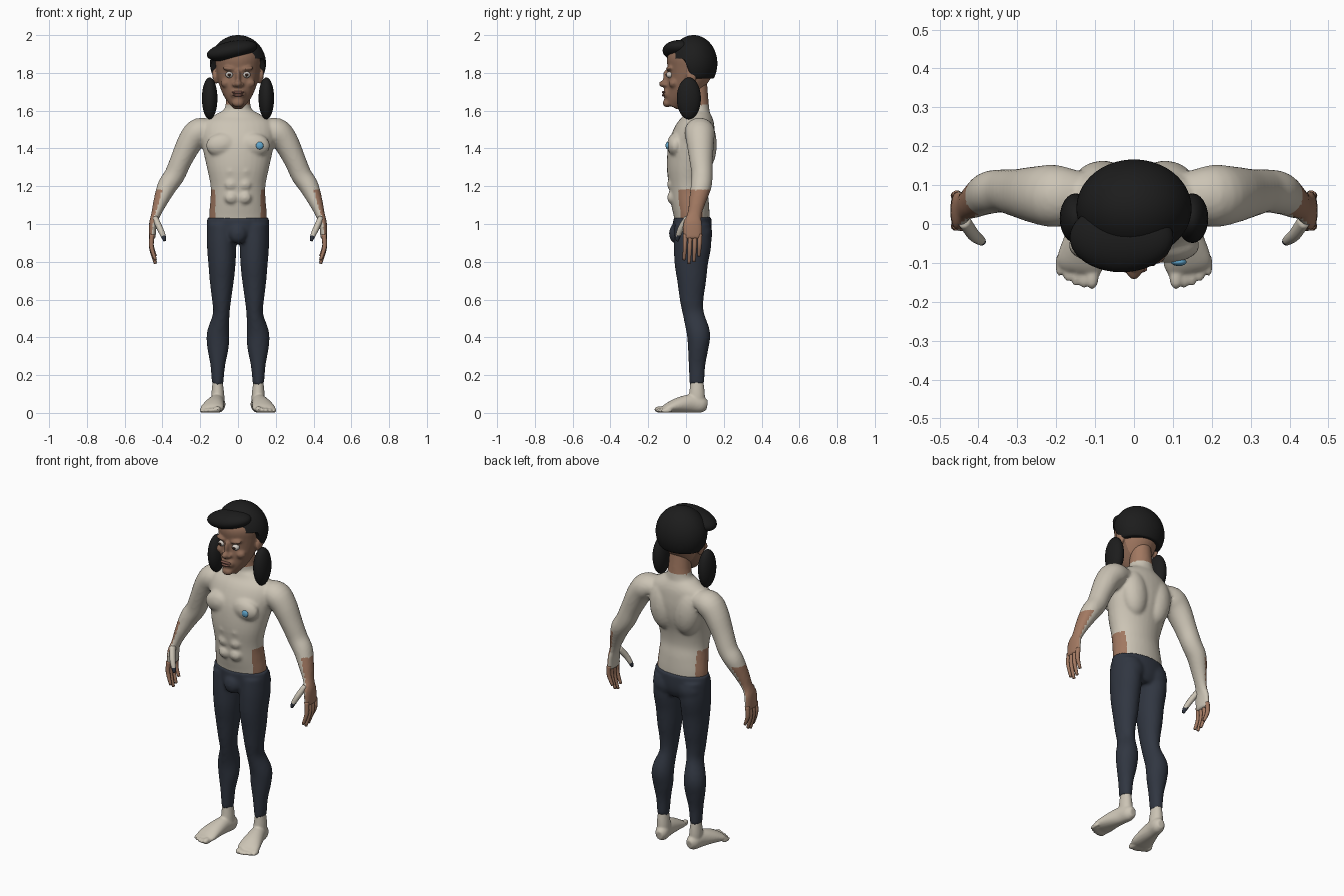
import bpy, bmesh, math
from mathutils import Vector, Matrix

if "Cube" in bpy.data.objects:
    bpy.data.objects.remove(bpy.data.objects["Cube"])

SIDES = (1, -1)
X, Y, Z = Vector((1, 0, 0)), Vector((0, 1, 0)), Vector((0, 0, 1))


def material(name, *rgb):
    mat = bpy.data.materials.new(name)
    mat.use_nodes = True
    mat.diffuse_color = (*rgb, 1)
    mat.node_tree.nodes["Principled BSDF"].inputs["Base Color"].default_value = (*rgb, 1)
    return mat


pale = material("pale skin", .6, .55, .46)
brown = material("brown skin", .36, .19, .12)
face_brown = material("face brown", .26, .14, .09)
lip_brown = material("lip brown", .19, .085, .065)
navy = material("navy cloth", .03, .037, .053)
black = material("black hair", .012, .012, .012)
blue = material("badge blue", .12, .38, .6)
white = material("eye white", .65, .6, .55)
iris_brown = material("iris brown", .03, .015, .01)


def ball(bm, loc, radii, tilt=0.0, side=1, u=24, v=16):
    """Ellipsoid, optionally mirrored and tilted about y."""
    place = Matrix.Translation((loc[0] * side, loc[1], loc[2]))
    shape = place @ Matrix.Rotation(tilt * side, 4, 'Y') @ Matrix.Diagonal((*radii, 1))
    return bmesh.ops.create_uvsphere(bm, u_segments=u, v_segments=v, radius=1, matrix=shape)["verts"]


def pair(bm, loc, radii, tilt=0.0):
    for side in SIDES:
        ball(bm, loc, radii, tilt, side)


def spline(rows, steps):
    """Catmull-Rom through rows of (x, y, z, radius, radius)."""
    ext = [rows[0], *rows, rows[-1]]
    out = []
    for a, b, c, d in zip(ext, ext[1:], ext[2:], ext[3:]):
        for k in range(steps):
            t = k / steps
            out.append([q + t / 2 * (r - p + t * (2 * p - 5 * q + 4 * r - s + t * (3 * (q - r) + s - p)))
                        for p, q, r, s in zip(a, b, c, d)])
    return out + [list(rows[-1])]


def tube(bm, rows, ref=Y, side=1, n=24, steps=4):
    """Loft ellipses along a path, square to it."""
    path = spline(rows, steps)
    centres = [Vector(p[:3]) for p in path]
    rings = []
    for i, p in enumerate(path):
        along = (centres[min(i + 1, len(path) - 1)] - centres[max(i - 1, 0)]).normalized()
        v = (ref - along * ref.dot(along)).normalized()
        u = v.cross(along)
        ring = []
        for k in range(n):
            a = math.tau * k / n
            co = centres[i] + u * (p[3] * math.cos(a)) + v * (p[4] * math.sin(a))
            ring.append(bm.verts.new((co.x * side, co.y, co.z)))
        rings.append(ring)
    for lo, hi in zip(rings, rings[1:]):
        for k in range(n):
            bm.faces.new((lo[k], lo[(k + 1) % n], hi[(k + 1) % n], hi[k]))
    bm.faces.new(rings[0])
    bm.faces.new(rings[-1])


def finish(name, bm, mats, voxel=0.0, rule=None):
    """Make the object; a voxel size fuses its pieces into one surface."""
    bmesh.ops.recalc_face_normals(bm, faces=bm.faces)
    mesh = bpy.data.meshes.new(name)
    bm.to_mesh(mesh)
    bm.free()
    ob = bpy.data.objects.new(name, mesh)
    bpy.context.collection.objects.link(ob)
    if voxel:
        fuse = ob.modifiers.new("fuse", 'REMESH')
        fuse.mode, fuse.voxel_size = 'VOXEL', voxel
        soften = ob.modifiers.new("soften", 'SMOOTH')
        soften.factor, soften.iterations = .5, 4
        bpy.context.view_layer.update()
        deps = bpy.context.evaluated_depsgraph_get()
        mesh = bpy.data.meshes.new_from_object(ob.evaluated_get(deps))
        ob.modifiers.clear()
        ob.data = mesh
    mesh.materials.clear()
    for mat in mats:
        mesh.materials.append(mat)
    for poly in mesh.polygons:
        poly.use_smooth = True
        poly.material_index = rule(poly) if rule else 0
    return ob


# Torso, neck and arms
bm = bmesh.new()
tube(bm, [(0, .035, .98, .15, .09), (0, .03, 1.05, .153, .095), (0, .02, 1.12, .147, .1),
          (0, .01, 1.2, .145, .1), (0, .01, 1.3, .165, .112), (0, .027, 1.4, .187, .122),
          (0, .045, 1.48, .2, .112), (0, .058, 1.54, .18, .092), (0, .06, 1.585, .11, .07),
          (0, .06, 1.62, .068, .062), (0, .05, 1.77, .058, .06)], n=32)
pair(bm, (.085, -.055, 1.42), (.085, .045, .062), .15)
pair(bm, (.08, .095, 1.42), (.08, .068, .14), .1)
for row in range(3):
    pair(bm, (.036, -.078, 1.14 + .07 * row), (.034, .022, .032))
for side in SIDES:
    tube(bm, [(.12, .07, 1.5, .05, .06), (.2, .072, 1.49, .073, .08), (.25, .075, 1.44, .068, .074),
              (.3, .08, 1.34, .058, .062), (.335, .085, 1.26, .055, .056), (.375, .08, 1.2, .052, .055),
              (.41, .06, 1.12, .038, .045), (.435, .045, 1.05, .025, .038), (.45, .035, 1, .021, .052),
              (.455, .035, .92, .018, .052)], side=side)


def skin_rule(poly):
    c = poly.center
    if abs(c.x) < .12:
        return int(c.z > 1.63)
    outward = poly.normal.x * math.copysign(1, c.x)
    return int(c.z < 1.18 and outward > .25 * (c.z - .93) / .25)


finish("torso_and_arms", bm, [pale, brown], .009, skin_rule)

# Fingers and thumbs
bm_fingers, bm_thumbs = bmesh.new(), bmesh.new()
for side in SIDES:
    for i, length in enumerate((.115, .135, .125, .095)):
        y = -.004 + .026 * i
        tube(bm_fingers, [(.455, y, .945, .013, .013), (.458, y - .002, .925 - length * .4, .012, .0115),
                          (.437, y - .006, .925 - length, .008, .008)], side=side, n=10)
    tube(bm_thumbs, [(.438, .01, 1.03, .016, .02), (.415, -.025, .98, .016, .017),
                     (.395, -.042, .935, .013, .013), (.388, -.047, .91, .007, .007)], side=side, n=12)
finish("fingers", bm_fingers, [brown])
finish("thumbs", bm_thumbs, [pale, navy], rule=lambda p: int(p.center.z < .937))

# Trousers
bm = bmesh.new()
tube(bm, [(0, .033, 1.035, .163, .102), (0, .035, .95, .162, .1), (0, .03, .9, .1, .08)], n=32)
ball(bm, (0, -.05, .95), (.05, .04, .055))
pair(bm, (.078, .075, .95), (.075, .065, .075))
for side in SIDES:
    tube(bm, [(.085, .035, 1, .078, .095), (.087, .035, .9, .078, .1), (.085, .028, .8, .073, .09),
              (.086, .03, .7, .064, .077), (.087, .03, .6, .051, .063), (.089, .04, .52, .044, .056),
              (.105, .066, .42, .06, .062), (.106, .064, .34, .056, .054), (.107, .058, .25, .039, .044),
              (.108, .058, .15, .03, .039)], side=side)
finish("trousers", bm, [navy], .01)

# Feet
bm = bmesh.new()
for side in SIDES:
    tube(bm, [(.108, .058, .17, .026, .034), (.107, .058, .1, .034, .042), (.105, .055, .04, .035, .046)], side=side)
    tube(bm, [(.099, .112, .04, .02, .025), (.102, .085, .044, .036, .043), (.112, .03, .05, .041, .049),
              (.126, -.04, .041, .054, .04), (.137, -.095, .027, .062, .026), (.142, -.12, .018, .056, .015)],
         ref=Z, side=side)
    for i in range(5):
        r = (.018, .014, .013, .012, .011)[i]
        ball(bm, (.108 + .021 * i, -.137 + .002 * i * i, r), (r, .032, r), side=side, u=12, v=8)
finish("feet", bm, [pale], .006)

# Head with nose, brow, cheeks, chin and ears
bm = bmesh.new()
tube(bm, [(0, -.075, 1.622, .032, .038), (0, -.055, 1.66, .06, .062), (0, -.03, 1.7, .084, .083),
          (0, 0, 1.76, .105, .104), (0, .02, 1.82, .117, .123), (0, .028, 1.88, .122, .125),
          (0, .032, 1.93, .1, .088), (0, .035, 1.965, .06, .05)], n=32)
ball(bm, (0, -.116, 1.742), (.02, .028, .019))
ball(bm, (0, -.103, 1.78), (.013, .02, .04))
ball(bm, (0, -.1, 1.64), (.032, .024, .022))
ball(bm, (0, -.098, 1.69), (.042, .024, .03))
pair(bm, (.018, -.108, 1.738), (.013, .018, .012))
pair(bm, (.045, -.088, 1.822), (.038, .018, .012), -.15)
pair(bm, (.062, -.066, 1.745), (.03, .026, .024))
pair(bm, (.122, .03, 1.785), (.014, .028, .045), .15)
finish("head", bm, [face_brown, brown], .007,
       lambda p: int(p.center.y > .045 or abs(p.center.x) > .119))

# Lips
bm = bmesh.new()
for z, width in ((1.697, .034), (1.682, .028)):
    ball(bm, (0, -.116, z), (width, .012, .0075))
finish("lips", bm, [lip_brown])

# Eyes
for name, mat, y, r, depth in (("eyeballs", white, -.086, .02, .02), ("irises", iris_brown, -.104, .0095, .004)):
    bm = bmesh.new()
    pair(bm, (.046, y, 1.79), (r, depth, r * .85))
    finish(name, bm, [mat])

# Hair cap with its hairline, and a swept fringe
bm = bmesh.new()
for vert in ball(bm, (0, .04, 1.85), (.148, .126, .15), u=64, v=48):
    blend = min(max((vert.co.y + .01) / .04, 0), 1)
    vert.co.z = max(vert.co.z, 1.875 - .105 * blend)
ball(bm, (-.032, -.035, 1.918), (.136, .089, .05), -.2, u=40)
finish("hair", bm, [black])

# Bunches of hair
bm = bmesh.new()
pair(bm, (.15, .015, 1.665), (.041, .064, .111))
finish("hair_bunches", bm, [black])

# Chest badge
bm = bmesh.new()
ball(bm, (.115, -.098, 1.415), (.02, .01, .02))
finish("chest_badge", bm, [blue])
